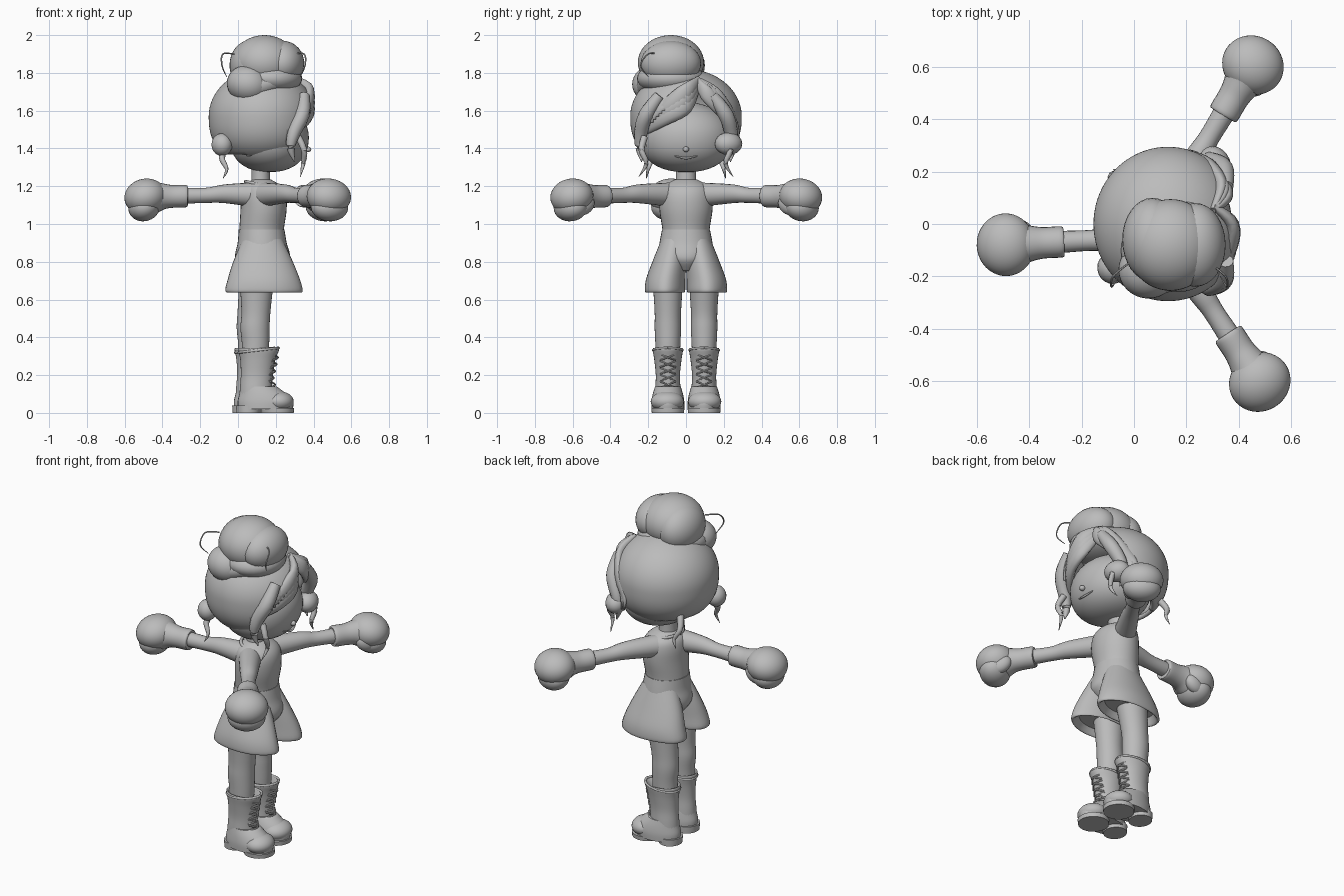
import bpy, bmesh, math
from mathutils import Vector, Matrix

mat = bpy.data.materials.new("clay_grey")
mat.diffuse_color = (0.5, 0.5, 0.5, 1)


def finish(name, bm, angle=50):
    me = bpy.data.meshes.new(name)
    bmesh.ops.recalc_face_normals(bm, faces=bm.faces)
    bm.to_mesh(me)
    bm.free()
    ob = bpy.data.objects.new(name, me)
    bpy.context.collection.objects.link(ob)
    me.materials.append(mat)
    bpy.ops.object.select_all(action='DESELECT')
    ob.select_set(True)
    bpy.context.view_layer.objects.active = ob
    bpy.ops.object.shade_smooth_by_angle(angle=math.radians(angle))
    return ob


def ball(c, r, rot=(0, 0, 0), seg=32, low=2.0):
    # low above 2 makes the lower half fuller
    bm = bmesh.new()
    bmesh.ops.create_uvsphere(bm, u_segments=seg, v_segments=seg // 2, radius=1)
    for v in bm.verts:
        h = math.hypot(v.co.x, v.co.y)
        if v.co.z < 0 and h > 1e-4:
            k = (h ** low + abs(v.co.z) ** low) ** (-1 / low)
            v.co *= k
    turn = Matrix.Rotation(rot[2], 4, 'Z') @ Matrix.Rotation(rot[1], 4, 'Y') @ Matrix.Rotation(rot[0], 4, 'X')
    bm.transform(Matrix.Translation(c) @ turn @ Matrix.Diagonal((*r, 1)))
    return bm


def ellipsoid(name, *args, **kw):
    return finish(name, ball(*args, **kw))


def skin_rings(bm, rings):
    loops = [[bm.verts.new(p) for p in ring] for ring in rings]
    n = len(loops[0])
    for a, b in zip(loops, loops[1:]):
        for i in range(n):
            bm.faces.new((a[i], a[(i + 1) % n], b[(i + 1) % n], b[i]))
    bm.faces.new(loops[0])
    bm.faces.new(loops[-1])


def smooth(rows, steps):
    # Catmull-Rom interpolation of rows of numbers
    out = []
    for i in range(len(rows) - 1):
        p = [rows[max(i - 1, 0)], rows[i], rows[i + 1], rows[min(i + 2, len(rows) - 1)]]
        for s in range(steps):
            t = s / steps
            out.append([0.5 * (2 * b + (c - a) * t + (2 * a - 5 * b + 4 * c - d) * t * t
                               + (3 * b - a - 3 * c + d) * t ** 3) for a, b, c, d in zip(*p)])
    return out + [list(rows[-1])]


def loft(name, rows, steps=4, seg=32, wave=0, angle=50):
    # rows: z, x centre, y centre, x radius, y radius
    bm = bmesh.new()
    rings = []
    rows = smooth(rows, steps)
    for k, (z, x, y, rx, ry) in enumerate(rows):
        ring = []
        for i in range(seg):
            a = math.tau * i / seg
            f = 1 + wave * math.cos(5 * a) * k / len(rows)
            ring.append((x + rx * f * math.cos(a), y + ry * f * math.sin(a), z))
        rings.append(ring)
    skin_rings(bm, rings)
    return finish(name, bm, angle)


def sweep(name, rows, steps=5, seg=12, flat=1.0):
    # rows: x, y, z, radius
    rows = smooth(rows, steps)
    pts = [Vector(r[:3]) for r in rows]
    bm = bmesh.new()
    rings = []
    for k, r in enumerate(rows):
        t = (pts[min(k + 1, len(pts) - 1)] - pts[max(k - 1, 0)]).normalized()
        q = t.to_track_quat('Z', 'Y')
        rad = max(r[3], 0.001)
        rings.append([pts[k] + q @ Vector((rad * flat * math.cos(math.tau * i / seg),
                                           rad * math.sin(math.tau * i / seg), 0)) for i in range(seg)])
    skin_rings(bm, rings)
    return finish(name, bm)


# Head, face and ears
ellipsoid("face", (0.165, 0, 1.46), (0.21, 0.245, 0.185), seg=48, low=2.3)
ellipsoid("nose", (0.37, 0, 1.395), (0.018, 0.016, 0.015), seg=16)
sweep("mouth", [(0.345, -0.06, 1.36, 0.003), (0.358, 0, 1.348, 0.006), (0.345, 0.06, 1.36, 0.003)])
ellipsoid("ear", (0.31, 0.225, 1.425), (0.06, 0.075, 0.06), (0, 0, 0.4), seg=20)
ellipsoid("ear", (-0.085, -0.17, 1.42), (0.055, 0.06, 0.06), (0, 0, 0.4), seg=20)

# Hair cap with an opening for the face
bm = ball((0.13, 0, 1.57), (0.285, 0.295, 0.25), seg=96, low=2.5)


def hairline(y):
    return 1.75 - (0.9 * (0.06 - y) if y < 0.06 else 1.1 * (y - 0.06))


bmesh.ops.delete(bm, geom=[v for v in bm.verts if (v.co.x > 0.27 and v.co.z < hairline(v.co.y))
                           or v.co.z < 1.35 - 0.1 * (v.co.x - 0.13)], context='VERTS')
cap = finish("hair_cap", bm)
mod = cap.modifiers.new("thickness", 'SOLIDIFY')
mod.thickness = 0.025

# Swept fringe locks on both sides of the parting, and side locks
for k in range(3):
    d = 0.035 * k
    sweep("fringe_left", [(0.30, 0.07, 1.765 - d * .3, 0.02), (0.375, -0.0, 1.70 - d, 0.045),
                          (0.36, -0.11, 1.61 - d * .6, 0.045), (0.29, -0.20, 1.55 - d * .6, 0.03),
                          (0.22, -0.26, 1.50 - d * .6, 0.003)], flat=0.6)
    sweep("fringe_right", [(0.30, 0.05, 1.765, 0.02), (0.355 - d * .3, 0.11 + d * .5, 1.69, 0.04),
                           (0.315 - d * .3, 0.20 + d * .3, 1.59, 0.04), (0.25 - d * .3, 0.25 + d * .2, 1.50, 0.025),
                           (0.24 - d * .3, 0.275, 1.42, 0.003)], flat=0.6)
for s in (-1, 1):
    sweep("side_lock", [(0.35, s * 0.14, 1.68, 0.03), (0.34, s * 0.21, 1.58, 0.04), (0.295, s * 0.24, 1.48, 0.035),
                        (0.28, s * 0.245, 1.40, 0.022), (0.30, s * 0.235, 1.33, 0.003)])

# Loose wisps hanging around the head
for s in (-1, 1):
    sweep("temple_wisp", [(0.32, s * 0.22, 1.46, 0.018), (0.35, s * 0.235, 1.39, 0.016),
                          (0.345, s * 0.21, 1.32, 0.012), (0.33, s * 0.25, 1.25, 0.001)])
    sweep("nape_wisp", [(-0.06, s * 0.14, 1.42, 0.02), (-0.085, s * 0.18, 1.35, 0.016),
                        (-0.06, s * 0.2, 1.29, 0.01), (-0.08, s * 0.21, 1.24, 0.001)])

# Hair bun with wrapped lobes and flyaway strands
ellipsoid("bun", (0.14, -0.08, 1.855), (0.17, 0.175, 0.145), seg=48)
ellipsoid("bun_left_lobe", (0.055, -0.175, 1.74), (0.115, 0.11, 0.1), (0, 0.2, 0))
ellipsoid("bun_right_lobe", (0.235, -0.08, 1.85), (0.115, 0.16, 0.12), (0, 0.25, 0))
ellipsoid("bun_back_lobe", (0.07, -0.06, 1.84), (0.115, 0.16, 0.135))
ellipsoid("bun_base", (0.17, -0.08, 1.77), (0.17, 0.18, 0.09))
sweep("bun_wrap", [(0.27, -0.13, 1.78, 0.03), (0.2, -0.19, 1.76, 0.05), (0.06, -0.2, 1.72, 0.06),
                   (0.01, -0.1, 1.75, 0.06), (0.03, 0.03, 1.77, 0.04)])
for x, s in ((-0.02, -1), (0.29, 1)):
    sweep("flyaway_strand", [(x, -0.15, 1.9, 0.004), (x + s * 0.06, -0.2, 1.9, 0.004),
                             (x + s * 0.065, -0.24, 1.84, 0.004), (x + s * 0.04, -0.2, 1.78, 0.002)], seg=6)

# Neck and sleeveless top
loft("neck", [(1.15, 0.12, 0, 0.065, 0.075), (1.22, 0.12, 0, 0.05, 0.055), (1.34, 0.12, 0, 0.05, 0.055)])
loft("torso", [(0.9, 0.125, 0, 0.12, 0.125), (0.97, 0.125, 0, 0.118, 0.125), (1.07, 0.135, 0, 0.122, 0.14),
               (1.15, 0.135, 0, 0.12, 0.14), (1.2, 0.13, 0, 0.10, 0.12), (1.235, 0.125, 0, 0.05, 0.06)])
sweep("neckline", [(0.125 + 0.085 * math.cos(a), 0.09 * math.sin(a), 1.205 - 0.02 * math.cos(a), 0.009)
                   for a in [math.tau * i / 12 for i in range(13)]], steps=2, seg=8)

# Flared shorts: waist plus two leg openings
loft("shorts_waist", [(0.97, 0.125, 0, 0.121, 0.127), (0.9, 0.128, 0, 0.13, 0.14),
                      (0.84, 0.13, 0, 0.145, 0.145), (0.8, 0.13, 0, 0.14, 0.12), (0.75, 0.13, 0, 0.1, 0.06)])
for s in (-1, 1):
    loft("shorts_leg", [(0.92, 0.13, s * 0.06, 0.105, 0.07), (0.8, 0.132, s * 0.088, 0.158, 0.09),
                        (0.71, 0.135, s * 0.107, 0.19, 0.104), (0.65, 0.135, s * 0.111, 0.205, 0.107),
                        (0.64, 0.135, s * 0.11, 0.19, 0.098), (0.68, 0.13, s * 0.11, 0.16, 0.085)], wave=0.02)

# Legs and laced boots
for s, dx in ((-1, 0.01), (1, -0.01)):
    y = s * 0.096
    loft("leg", [(0.25, 0.08 + dx, y, 0.07, 0.062), (0.36, 0.083 + dx, y, 0.072, 0.066),
                 (0.45, 0.08 + dx, y, 0.077, 0.07), (0.54, 0.085 + dx, y, 0.077, 0.07),
                 (0.72, 0.1, y, 0.092, 0.082)])
    loft("boot_shaft", [(0.04, 0.085 + dx, y, 0.09, 0.072), (0.13, 0.085 + dx, y, 0.085, 0.067),
                        (0.2, 0.09 + dx, y, 0.085, 0.064), (0.28, 0.095 + dx, y, 0.093, 0.072),
                        (0.335, 0.1 + dx, y, 0.108, 0.08), (0.34, 0.1 + dx, y, 0.098, 0.072),
                        (0.3, 0.095 + dx, y, 0.07, 0.06)])
    sweep("boot_collar", [(0.1 + dx + 0.105 * math.cos(a), y + 0.077 * math.sin(a), 0.332 + 0.012 * math.cos(a), 0.007)
                          for a in [math.tau * i / 12 for i in range(13)]], steps=2, seg=8)
    # Foot with a rounded toe, sole and heel
    loft("boot_foot", [(0.02, 0.135 + dx, y, 0.145, 0.087), (0.06, 0.135 + dx, y, 0.147, 0.087),
                       (0.1, 0.122 + dx, y, 0.125, 0.08), (0.14, 0.1 + dx, y, 0.095, 0.068)])
    ellipsoid("boot_toe", (0.205 + dx, y + s * 0.003, 0.06), (0.08, 0.088, 0.055))
    loft("front_sole", [(0, 0.2 + dx, y, 0.085, 0.085), (0.025, 0.2 + dx, y, 0.087, 0.088)], steps=1)
    loft("heel", [(0, 0.045 + dx, y, 0.063, 0.068), (0.04, 0.045 + dx, y, 0.066, 0.07)], steps=1)
    for k in range(5):
        z = 0.135 + 0.036 * k
        fx = 0.178 + dx + 0.0075 * abs(k - 1)
        for d in (-1, 1):
            sweep("lace", [(fx - 0.025, y - d * 0.04, z, 0.005), (fx + 0.002, y, z + 0.014, 0.005),
                           (fx - 0.025, y + d * 0.04, z + 0.03, 0.005)], steps=3, seg=6)

# Three arms with boxing gloves: shoulder and glove positions
for start, end, flip in (((0.13, 0.07), (0.452, 0.603), 1), ((0.13, -0.07), (0.478, -0.6), -1),
                         ((0.08, -0.05), (-0.485, -0.079), 1)):
    a, b = Vector((*start, 0)), Vector((*end, 0))
    u = (b - a).normalized()
    side = Vector((-u.y, u.x, 0)) * flip
    yaw = math.atan2(u.y, u.x)

    def along(d, z, r):
        p = b + u * d
        return (p.x, p.y, z, r)

    sweep("arm", [(*start, 1.155, 0.065), along(-0.42, 1.16, 0.05), along(-0.32, 1.152, 0.04),
                  along(-0.2, 1.15, 0.042), along(-0.1, 1.15, 0.04)], seg=20)
    sweep("glove_cuff", [along(-0.215, 1.148, 0.045), along(-0.21, 1.148, 0.059), along(-0.14, 1.146, 0.06),
                         along(-0.09, 1.146, 0.069), along(-0.04, 1.142, 0.088), along(0, 1.14, 0.09)], seg=24)
    # Rounded back of the hand, curled fingers and thumb
    ellipsoid("glove", b + u * 0.005 + Vector((0, 0, 1.145)), (0.112, 0.12, 0.095), (0, 0.2, yaw), seg=40)
    ellipsoid("glove_fingers", b + u * 0.012 + Vector((0, 0, 1.09)), (0.085, 0.105, 0.075), (0, 0.3, yaw))
    ellipsoid("glove_thumb", b - u * 0.035 - side * 0.055 + Vector((0, 0, 1.1)), (0.065, 0.04, 0.05), (0, 0.5, yaw))
